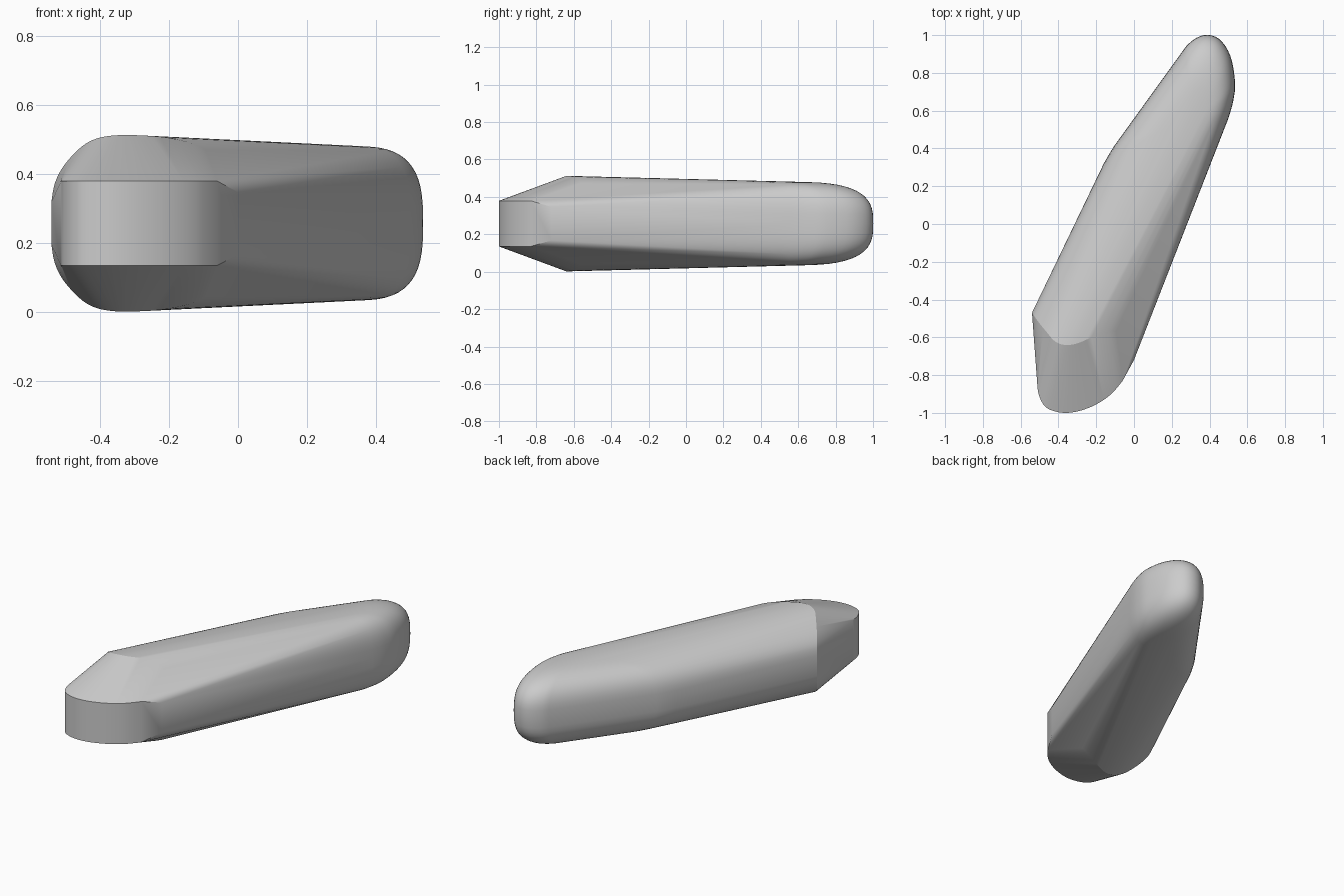
import bpy, bmesh, math
from mathutils import Vector

cube = bpy.data.objects.get("Cube")
if cube:
    bpy.data.objects.remove(cube)

MID = 0.257  # height of the mirror plane


def smooth_path(pts, steps=4):
    """Catmull-Rom curve through the points."""
    pts = [Vector(p) for p in pts]
    ext = [2 * pts[0] - pts[1]] + pts + [2 * pts[-1] - pts[-2]]
    out = []
    for a, b, c, d in zip(ext, ext[1:], ext[2:], ext[3:]):
        for i in range(steps):
            t = i / steps
            out.append(0.5 * (2 * b + (c - a) * t + (2 * a - 5 * b + 4 * c - d) * t ** 2
                              + (3 * b - a - 3 * c + d) * t ** 3))
    return out + [pts[-1]]


# Thin nose outline (x, y)
nose = smooth_path([(-0.512, -0.85), (-0.505, -0.9), (-0.48, -0.955), (-0.44, -0.985),
                    (-0.37, -1.0), (-0.29, -0.99), (-0.2, -0.955), (-0.12, -0.9), (-0.06, -0.83)])
# Rounded shoulder (x, y, half height)
shoulder = smooth_path([(-0.54, -0.47, 0.06), (-0.53, -0.485, 0.115), (-0.505, -0.52, 0.165),
                        (-0.46, -0.575, 0.215), (-0.42, -0.62, 0.241), (-0.37, -0.64, 0.253),
                        (-0.3, -0.632, 0.255), (-0.2, -0.59, 0.247), (-0.11, -0.565, 0.222),
                        (-0.06, -0.59, 0.18), (-0.025, -0.65, 0.135), (0.0, -0.72, 0.09)])
# Rounded tail outline (x, y), shrunk toward its centre with height
tail = smooth_path([(-0.16, 0.32), (-0.1, 0.42), (0.0, 0.55), (0.22, 0.86), (0.29, 0.955),
                    (0.37, 1.0), (0.45, 0.98), (0.51, 0.89), (0.535, 0.75), (0.525, 0.65), (0.5, 0.56)])
centre = Vector((0.33, 0.55))

half = [(p.x, p.y, 0.122) for p in nose] + [tuple(p) for p in shoulder]
LEVELS = 14
for i in range(LEVELS + 1):
    a = math.pi / 2 * i / LEVELS
    shrink, rise = math.cos(a) ** (2 / 3), math.sin(a) ** (2 / 3)
    for p in tail:
        q = centre + (p - centre) * shrink
        half.append((q.x, q.y, 0.223 * rise))

# Stretch a skin over both mirrored halves
bm = bmesh.new()
for x, y, h in half:
    for side in (1, -1):
        bm.verts.new((x, y, MID + side * h))
bmesh.ops.remove_doubles(bm, verts=bm.verts, dist=0.002)
hull = bmesh.ops.convex_hull(bm, input=bm.verts)
loose = {g for g in hull["geom_interior"] + hull["geom_unused"] if isinstance(g, bmesh.types.BMVert)}
bmesh.ops.delete(bm, geom=list(loose), context="VERTS")
bmesh.ops.recalc_face_normals(bm, faces=bm.faces)

mesh = bpy.data.meshes.new("tapered_body")
bm.to_mesh(mesh)
bm.free()
body = bpy.data.objects.new("tapered_body", mesh)
bpy.context.collection.objects.link(body)

# Plain grey colour
grey = bpy.data.materials.new("plain_grey")
grey.use_nodes = True
colour = (0.6, 0.6, 0.6, 1)
grey.diffuse_color = colour
grey.node_tree.nodes["Principled BSDF"].inputs["Base Color"].default_value = colour
mesh.materials.append(grey)

bpy.ops.object.select_all(action="DESELECT")
body.select_set(True)
bpy.context.view_layer.objects.active = body
bpy.ops.object.shade_smooth_by_angle(angle=math.radians(18))
